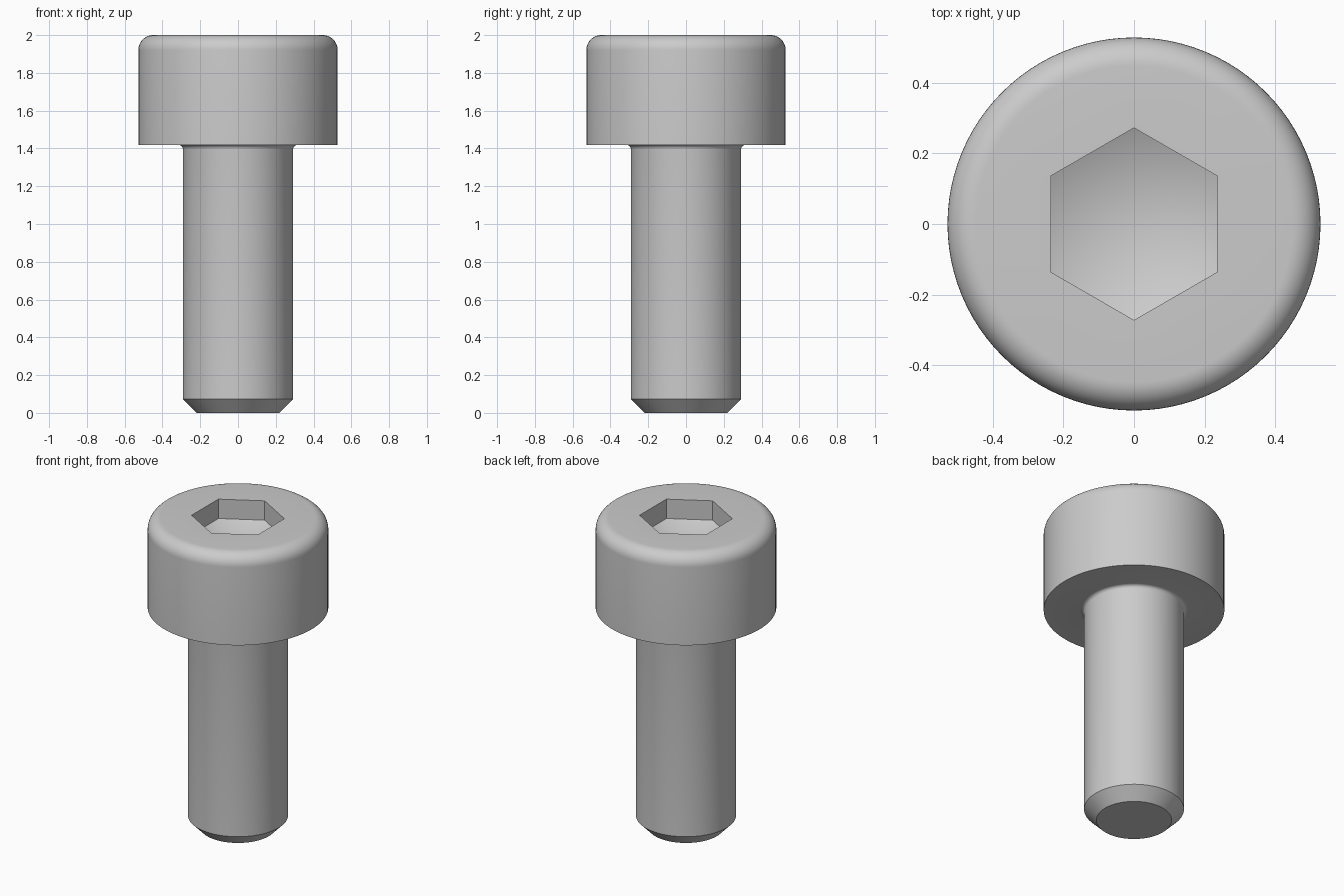
import bpy, bmesh
from math import sin, cos, pi, radians

cube = bpy.data.objects.get("Cube")
if cube:
    bpy.data.objects.remove(cube, do_unlink=True)

SIDES = 96
HEAD_R, SHAFT_R, TIP_R = 0.528, 0.292, 0.22
TOP, HEAD_Z, CHAMFER = 2.0, 1.418, 0.074
ROUND, FILLET = 0.08, 0.022
HEX_R, HEX_DEPTH, HEX_TIP = 0.272, 0.125, 0.26


def arc(cx, cz, r, start, end, steps):
    """Profile points (radius, height) along a circular arc, in degrees."""
    angles = [radians(start + (end - start) * i / steps) for i in range(steps + 1)]
    return [(cx + r * cos(a), cz + r * sin(a)) for a in angles]


def ring(bm, r, z, n, turn=0.0):
    return [bm.verts.new((r * cos(turn + 2 * pi * i / n),
                          r * sin(turn + 2 * pi * i / n), z)) for i in range(n)]


def join(bm, low, high):
    n = len(low)
    for i in range(n):
        j = (i + 1) % n
        bm.faces.new((low[i], low[j], high[j], high[i]))


def loop_edges(bm, loop):
    return [bm.edges.get((loop[i - 1], loop[i])) for i in range(len(loop))]


bm = bmesh.new()

# Turned body: chamfered tip, shank, neck fillet, head with rounded rim
profile = [(TIP_R, 0), (SHAFT_R, CHAMFER)]
profile += arc(SHAFT_R + FILLET, HEAD_Z - FILLET, FILLET, 180, 90, 5)
profile += [(HEAD_R, HEAD_Z)]
profile += arc(HEAD_R - ROUND, TOP - ROUND, ROUND, 0, 90, 10)
rings = [ring(bm, r, z, SIDES) for r, z in profile]
for low, high in zip(rings, rings[1:]):
    join(bm, low, high)
bm.faces.new(rings[0][::-1])

# Hexagonal socket with a pointed floor
rim = ring(bm, HEX_R, TOP, 6, pi / 2)
floor = ring(bm, HEX_R, TOP - HEX_DEPTH, 6, pi / 2)
join(bm, rim, floor)
centre = bm.verts.new((0, 0, TOP - HEX_TIP))
for i in range(6):
    bm.faces.new((floor[i - 1], floor[i], centre))

# Flat top between the rounded rim and the socket
bmesh.ops.triangle_fill(bm, use_beauty=True, normal=(0, 0, 1),
                        edges=loop_edges(bm, rings[-1]) + loop_edges(bm, rim))
bmesh.ops.recalc_face_normals(bm, faces=bm.faces[:])

mesh = bpy.data.meshes.new("socket_head_bolt")
bm.to_mesh(mesh)
bm.free()
bolt = bpy.data.objects.new("socket_head_bolt", mesh)
bpy.context.collection.objects.link(bolt)

# Plain grey metal
steel = bpy.data.materials.new("light_grey")
steel.use_nodes = True
colour = (0.6, 0.6, 0.6, 1)
steel.diffuse_color = colour
steel.node_tree.nodes["Principled BSDF"].inputs["Base Color"].default_value = colour
mesh.materials.append(steel)

bpy.ops.object.select_all(action='DESELECT')
bolt.select_set(True)
bpy.context.view_layer.objects.active = bolt
bpy.ops.object.shade_smooth_by_angle(angle=radians(30))
